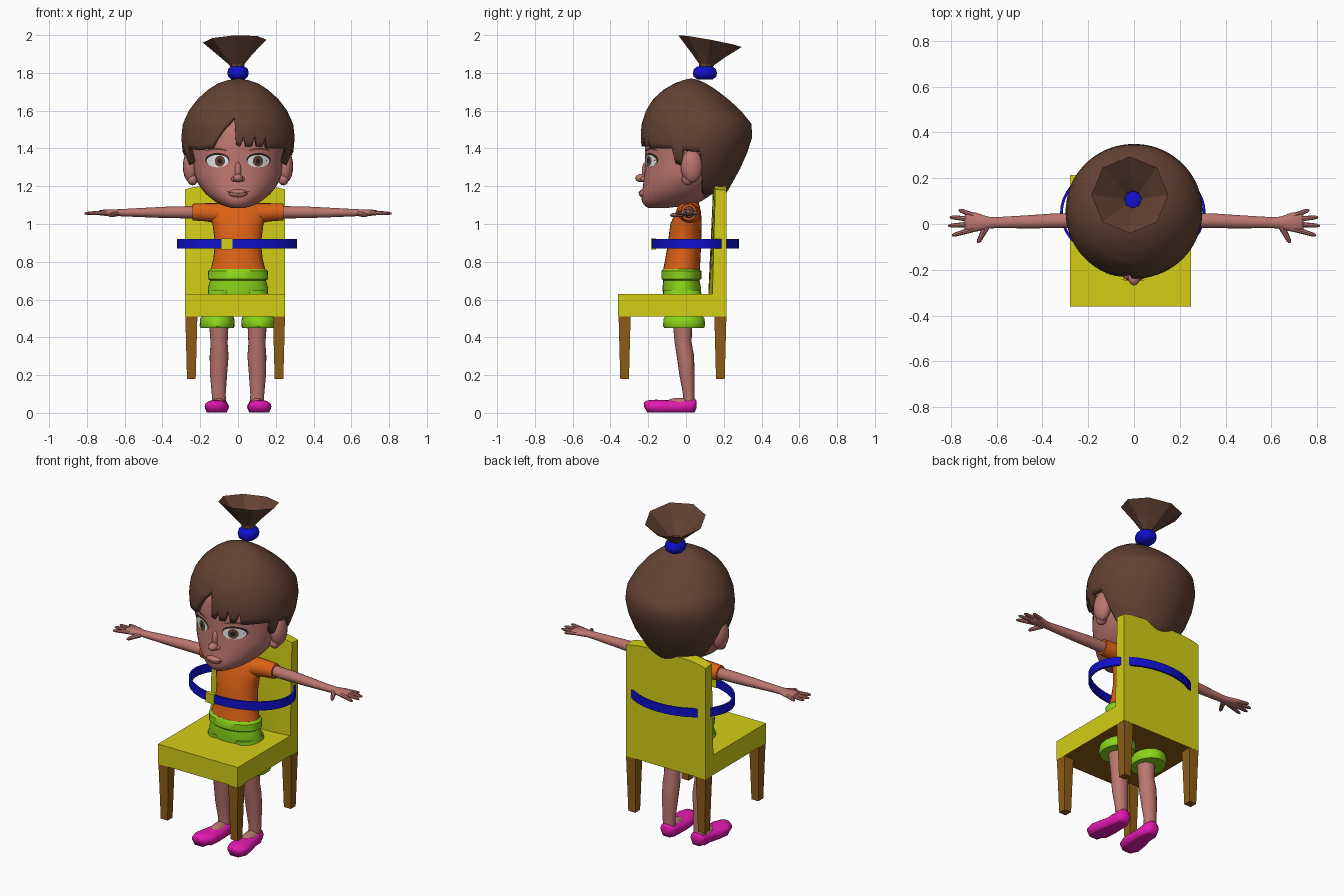
import bpy, bmesh
from math import sin, cos, pi, radians, sqrt
from mathutils import Vector

cube = bpy.data.objects.get("Cube")
if cube:
    bpy.data.objects.remove(cube, do_unlink=True)


def material(name, r, g, b):
    m = bpy.data.materials.new(name)
    m.use_nodes = True
    m.diffuse_color = (r, g, b, 1)
    bsdf = m.node_tree.nodes["Principled BSDF"]
    bsdf.inputs["Base Color"].default_value = (r, g, b, 1)
    bsdf.inputs["Roughness"].default_value = 0.7
    return m


SKIN = material("skin", .5, .18, .16)
HAIR = material("hair brown", .125, .055, .033)
BLUE = material("blue", .005, .005, .6)
ORANGE = material("orange", .72, .12, .008)
GREEN = material("green", .25, .66, .01)
YELLOW = material("yellow", .65, .62, .008)
WOOD = material("wood", .27, .11, .008)
PINK = material("magenta", .8, .01, .45)
WHITE = material("white", .8, .8, .8)
DARK = material("dark", .02, .012, .01)


def finish(name, verts, faces, mats, smooth=40, mirror=False, rule=None):
    me = bpy.data.meshes.new(name)
    me.from_pydata(verts, [], faces)
    bm = bmesh.new()
    bm.from_mesh(me)
    bmesh.ops.recalc_face_normals(bm, faces=bm.faces)
    bm.to_mesh(me)
    bm.free()
    ob = bpy.data.objects.new(name, me)
    bpy.context.collection.objects.link(ob)
    for m in mats if isinstance(mats, list) else [mats]:
        me.materials.append(m)
    if rule:
        for p in me.polygons:
            p.material_index = int(rule(p))
    if smooth:
        bpy.ops.object.select_all(action='DESELECT')
        ob.select_set(True)
        bpy.context.view_layer.objects.active = ob
        bpy.ops.object.shade_smooth_by_angle(angle=radians(smooth))
    if mirror:
        mod = ob.modifiers.new("mirror", 'MIRROR')
        mod.use_axis = (True, False, False)
    return ob


def skin_rings(rings, caps=True):
    """Vertices and faces joining equal closed rings of points."""
    n = len(rings[0])
    verts = [p for r in rings for p in r]
    faces = [(k*n + i, k*n + (i+1) % n, (k+1)*n + (i+1) % n, (k+1)*n + i)
             for k in range(len(rings) - 1) for i in range(n)]
    if caps:
        faces += [tuple(range(n)), tuple(range(len(verts) - n, len(verts)))]
    return verts, faces


def loft(name, sections, mat, axis=2, n=20, **kw):
    """Sections are (position along axis, centre a, centre b, radius a, radius b)."""
    rings = []
    for t, ca, cb, ra, rb in sections:
        ring = []
        for i in range(n):
            p = [ca + ra*cos(2*pi*i/n), cb + rb*sin(2*pi*i/n)]
            p.insert(axis, t)
            ring.append(p)
        rings.append(ring)
    return finish(name, *skin_rings(rings), mat, **kw)


def ball(name, centre, radii, mat, mirror=False):
    k = [radians(d) for d in range(-85, 86, 17)]
    x, y, z = centre
    rx, ry, rz = radii
    return loft(name, [(z + rz*sin(a), x, y, rx*cos(a), ry*cos(a)) for a in k],
                mat, n=16, smooth=60, mirror=mirror)


def limb(name, p0, p1, r0, r1, mat, n=8, **kw):
    p0, p1 = Vector(p0), Vector(p1)
    q = (p1 - p0).to_track_quat('Z', 'Y')
    rings = [[p0.lerp(p1, t) + q @ Vector((r*cos(2*pi*i/n), r*sin(2*pi*i/n), 0))
              for i in range(n)] for t, r in ((0, r0), (.85, r1), (1, r1*.5))]
    return finish(name, *skin_rings(rings), mat, **kw)


def box_taper(name, x, y, z0, z1, h0, h1, mat, **kw):
    rings = [[(x + sx*h, y + sy*h, z) for sx, sy in ((-1, -1), (1, -1), (1, 1), (-1, 1))]
             for z, h in ((z0, h0), (z1, h1))]
    return finish(name, *skin_rings(rings), mat, smooth=0, **kw)


# Chair
L, R = -.28, .25
seat = [[(x, y, z) for x, y in ((L, -.36), (R, -.36), (R, .16), (L, .16))] for z in (.51, .63)]
finish("seat", *skin_rings(seat), [YELLOW, WOOD], smooth=0, rule=lambda p: p.normal.z < -.5)
back = []
for i in range(13):
    u = i/6 - 1
    x, bulge, top = L + (R - L)*i/12, .022*(1 - u*u), 1.205 - .022*u**4
    back.append([(x, .215, .51), (x, .215, top - .005), (x, .155 - bulge*.5, top),
                 (x, .14 - bulge, .63), (x, .14, .51)])
finish("backrest", *skin_rings(back), [YELLOW, WOOD], smooth=30, rule=lambda p: p.normal.z < -.9)
for side, x in (("right", L + .033), ("left", R - .033)):
    for end, y in (("front", -.325), ("back", .182)):
        box_taper(f"{side}_{end}_chair_leg", x, y, .18, .515, .023, .032, WOOD)

# Belt and buckle
belt = [[(-.005 + (.318 + d)*cos(a), .05 + (.23 + d)*sin(a), z)
         for d, z in ((0, .87), (0, .92), (-.012, .92), (-.012, .87))]
        for a in (2*pi*i/48 for i in range(49))]
finish("belt", *skin_rings(belt, False), BLUE, smooth=30)
buckle = [[(x, y, z) for x, y in ((-.09, -.182), (-.03, -.186), (-.03, -.16), (-.09, -.16))]
          for z in (.866, .924)]
finish("buckle", *skin_rings(buckle), YELLOW, smooth=0)

# Legs and shoes
loft("leg", [(.03, .1, .015, .036, .03), (.1, .102, .015, .037, .031), (.2, .103, .005, .045, .04),
             (.3, .1, -.003, .05, .046), (.37, .1, -.015, .045, .045), (.5, .102, -.02, .053, .052)],
     SKIN, mirror=True, smooth=60)
ball("instep", (.103, -.035, .05), (.036, .075, .03), SKIN, True)
shoe = loft("shoe", [(-.222, .118, .045, .015, .012), (-.205, .118, .036, .045, .03),
                     (-.16, .115, .034, .062, .036), (-.1, .108, .033, .06, .034),
                     (-.03, .1, .034, .048, .034), (.02, .1, .04, .046, .04), (.045, .1, .043, .038, .035),
                     (.055, .1, .045, .02, .02)], PINK, axis=1, mirror=True, smooth=60)
for v in shoe.data.vertices:
    if v.co.z < .018:
        v.co.z = .002

# Shorts
loft("shorts_leg", [(.45, .11, -.01, .088, .105), (.46, .11, -.01, .093, .112), (.5, .11, -.01, .09, .108),
                    (.512, .107, -.01, .082, .098), (.65, .08, -.02, .075, .1)], GREEN, mirror=True)
loft("shorts_hips", [(.53, 0, -.02, .1, .08), (.58, 0, -.02, .155, .1), (.66, 0, -.022, .16, .102),
                     (.705, 0, -.025, .147, .096)], GREEN, n=28)
loft("waistband", [(.7, 0, -.025, .145, .095), (.71, 0, -.025, .16, .106),
                   (.75, 0, -.025, .159, .106), (.762, 0, -.025, .145, .096)], GREEN, n=28)

# Shirt, arms and hands
loft("shirt", [(.75, 0, -.025, .147, .098), (.82, 0, -.016, .13, .093), (.9, 0, -.008, .122, .088),
               (1, 0, 0, .135, .083), (1.06, 0, .012, .16, .068), (1.1, 0, .015, .14, .056),
               (1.115, 0, .015, .07, .045)], ORANGE, n=28, smooth=60)
loft("sleeve", [(.1, .015, 1.055, .06, .055), (.17, .015, 1.062, .048, .048),
                (.24, .015, 1.063, .041, .044)], ORANGE, axis=0, mirror=True)
loft("arm", [(.2, .016, 1.062, .033, .033), (.35, .014, 1.062, .032, .031), (.45, .01, 1.061, .029, .027),
             (.6, .006, 1.06, .024, .02), (.64, .006, 1.06, .026, .018), (.69, .008, 1.06, .042, .018),
             (.73, .008, 1.06, .04, .014), (.74, .008, 1.06, .03, .008)],
     SKIN, axis=0, mirror=True, smooth=60)
fingers = {"index": (-.022, .795, -.05), "middle": (0, .812, -.008),
           "ring": (.02, .805, .03), "little": (.036, .765, .062)}
for label, (y, tip_x, tip_y) in fingers.items():
    limb(label + "_finger", (.7, y, 1.06), (tip_x, tip_y, 1.056), .013, .009, SKIN, mirror=True)
limb("thumb", (.645, -.01, 1.055), (.682, -.082, 1.045), .016, .01, SKIN, mirror=True)
loft("neck", [(1.05, 0, .02, .06, .05), (1.2, 0, .02, .055, .05)], SKIN)

# Profiles as (z, front y, back y, half width)
FACE = [(1.085, -.2, -.1, .035), (1.1, -.225, .03, .09), (1.125, -.235, .09, .13), (1.16, -.235, .14, .172),
        (1.2, -.228, .18, .203), (1.25, -.222, .22, .228), (1.32, -.216, .25, .238),
        (1.42, -.216, .28, .245), (1.5, -.205, .28, .24), (1.6, -.13, .2, .18)]
MANE = [(1.14, -.1, .2, .15), (1.2, -.14, .235, .2), (1.29, -.19, .285, .26), (1.38, -.232, .325, .293),
        (1.46, -.24, .35, .3), (1.53, -.235, .347, .292), (1.6, -.212, .29, .26), (1.66, -.175, .225, .215),
        (1.71, -.12, .16, .16), (1.745, -.06, .105, .105), (1.763, -.01, .065, .05), (1.77, .022, .03, .004)]


def profile(table, z):
    for lo, hi in zip(table, table[1:]):
        if z <= hi[0]:
            t = max(0, (z - lo[0])/(hi[0] - lo[0]))
            return [a + (b - a)*t for a, b in zip(lo[1:], hi[1:])]
    return table[-1][1:]


def around(table, z, phi):
    f, b, w = profile(table, z)
    return (w*sin(phi), (f + b)/2 - (b - f)/2*cos(phi), z)


# Head: skin in front, hair behind the ears
rows = [1.085 + .515*(i/24)**1.25 for i in range(25)]
finish("head", *skin_rings([[around(FACE, z, radians(a)) for a in range(0, 360, 9)] for z in rows]),
       [SKIN, HAIR], smooth=60, rule=lambda p: p.center.y > .09)

# Hair cap with a cut fringe: (angle from the front, lower edge)
EDGE = [(-180, 1.15), (-104, 1.16), (-96, 1.38), (-76, 1.39), (-74, 1.31), (-66, 1.32), (-64, 1.4),
        (-44, 1.39), (-28, 1.4), (-18, 1.48), (-4, 1.565), (-2, 1.42), (2, 1.41), (6, 1.46), (8, 1.41),
        (14, 1.41), (18, 1.47), (20, 1.41), (26, 1.41), (30, 1.46), (32, 1.4), (64, 1.4), (66, 1.32),
        (74, 1.31), (76, 1.39), (96, 1.38), (104, 1.16), (180, 1.15)]


def lower_edge(a):
    for (a0, z0), (a1, z1) in zip(EDGE, EDGE[1:]):
        if a <= a1:
            return z0 + (z1 - z0)*(a - a0)/(a1 - a0)


cap = []
for k in range(21):
    s = 1 - (1 - k/20)**1.6
    cap.append([around(MANE, e + (1.77 - e)*s, radians(a))
                for a in range(-180, 180, 2) for e in [lower_edge(a)]])
verts, faces = skin_rings(cap, False)
faces.append(tuple(range(len(verts) - 180, len(verts))))
hair = finish("hair", verts, faces, HAIR, smooth=50)
solid = hair.modifiers.new("thickness", 'SOLIDIFY')
solid.thickness, solid.offset = .025, -1

# Ponytail and its band
loft("hair_band", [(1.765, 0, .1, .035, .04), (1.78, 0, .1, .052, .06), (1.8, 0, .1, .057, .064),
                   (1.82, 0, .1, .052, .058), (1.835, 0, .1, .035, .04)], BLUE, smooth=60)
tail = [[(r*sin(a) - .006*k, .1 + .009*k - r*cos(a), z + tilt*cos(a) + .008*k/3*sin(a))
         for a in (2*pi*i/8 for i in range(8))]
        for k, (z, r, tilt) in enumerate([(1.81, .03, 0), (1.845, .04, .004),
                                          (1.895, .09, .012), (1.968, .168, .031)])]
finish("ponytail", *skin_rings(tail, False), HAIR, smooth=0)

# Ears, nose and lips
ball("ear", (.25, .03, 1.305), (.042, .058, .088), SKIN, True)
ball("ear_lobe", (.24, .01, 1.235), (.028, .032, .03), SKIN, True)
ball("nose_tip", (0, -.235, 1.243), (.026, .034, .022), SKIN)
ball("nose_wing", (.02, -.222, 1.238), (.016, .02, .014), SKIN, True)
ball("nose_bridge", (0, -.212, 1.28), (.018, .022, .05), SKIN)
ball("lips", (0, -.226, 1.162), (.05, .024, .022), SKIN)


def patch(name, cx, cz, rx, rz, mat, lift, bend=0, **kw):
    """Thin oval laid on the face."""
    rings = []
    for k in (1, .75, .5, .25, .02):
        ring = []
        for i in range(24):
            a = 2*pi*i/24
            dx = k*rx*cos(a)
            x, z = cx + dx, cz + k*rz*sin(a) + bend*(dx/rx)**2
            f, b, w = profile(FACE, z)
            y = (f + b)/2 - (b - f)/2*sqrt(max(0, 1 - (x/w)**2))
            ring.append((x, y - lift, z))
        rings.append(ring)
    verts, faces = skin_rings(rings)
    return finish(name, verts, faces[1:], mat, smooth=60, **kw)


# Eyes, brows and mouth
patch("lash", .109, 1.339, .064, .037, DARK, .003, mirror=True)
patch("eye_white", .108, 1.333, .058, .033, WHITE, .005, mirror=True)
for side, x in (("right", -.096), ("left", .106)):
    patch(side + "_iris", x, 1.333, .027, .029, HAIR, .007)
    patch(side + "_pupil", x, 1.333, .012, .013, DARK, .009)
patch("brow", .115, 1.398, .06, .006, HAIR, .004, -.012, mirror=True)
patch("mouth", 0, 1.163, .062, .0035, HAIR, .017, .011)
